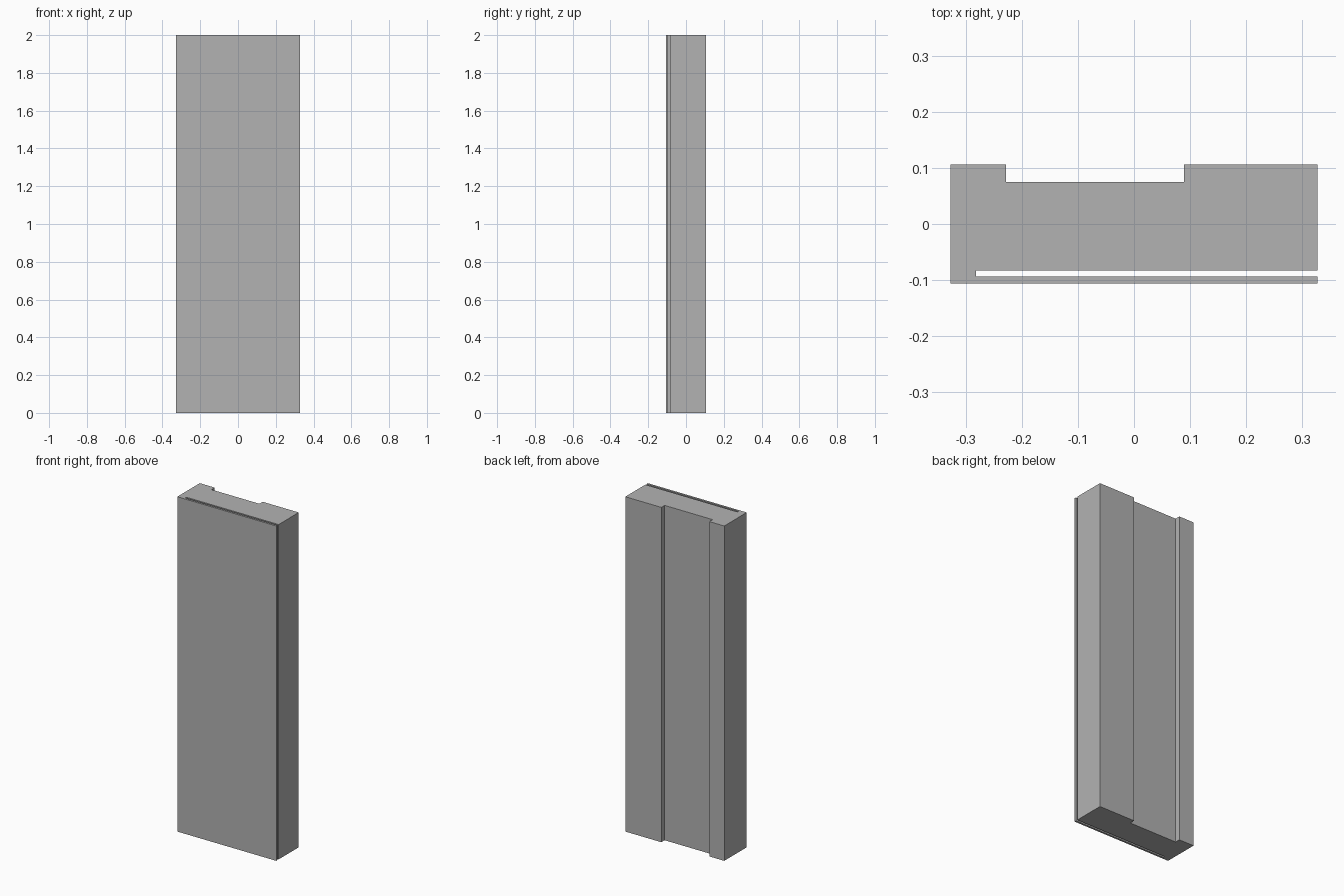
import bpy
import bmesh

cube = bpy.data.objects.get("Cube")
if cube:
    bpy.data.objects.remove(cube, do_unlink=True)

HEIGHT = 2.0
HALF_W = 0.327
FRONT, BACK = -0.106, 0.106

# Plain grey material
GREY = (0.448, 0.448, 0.448, 1.0)
grey = bpy.data.materials.new("plain grey")
grey.use_nodes = True
grey.diffuse_color = GREY
grey.node_tree.nodes["Principled BSDF"].inputs["Base Color"].default_value = GREY


def extrude_profile(name, outline, height):
    """Raise a closed plan outline into a solid standing on the ground."""
    bm = bmesh.new()
    base = bm.faces.new([bm.verts.new((x, y, 0)) for x, y in outline])
    raised = bmesh.ops.extrude_face_region(bm, geom=[base], use_keep_orig=True)
    top = [v for v in raised["geom"] if isinstance(v, bmesh.types.BMVert)]
    bmesh.ops.translate(bm, verts=top, vec=(0, 0, height))
    bmesh.ops.recalc_face_normals(bm, faces=bm.faces)
    mesh = bpy.data.meshes.new(name)
    bm.to_mesh(mesh)
    bm.free()
    mesh.materials.append(grey)
    obj = bpy.data.objects.new(name, mesh)
    bpy.context.collection.objects.link(obj)
    return obj


# Plan of the panel: thin front leaf, side slot, thick body, shallow back channel
slot_end, slot_front, slot_back = -0.282, -0.094, -0.083
channel_right, channel_left, channel_floor = -0.228, 0.089, 0.075

outline = [
    (-HALF_W, FRONT), (HALF_W, FRONT),
    (HALF_W, slot_front), (slot_end, slot_front),
    (slot_end, slot_back), (HALF_W, slot_back),
    (HALF_W, BACK), (channel_left, BACK),
    (channel_left, channel_floor), (channel_right, channel_floor),
    (channel_right, BACK), (-HALF_W, BACK),
]
extrude_profile("slotted_panel", outline, HEIGHT)
